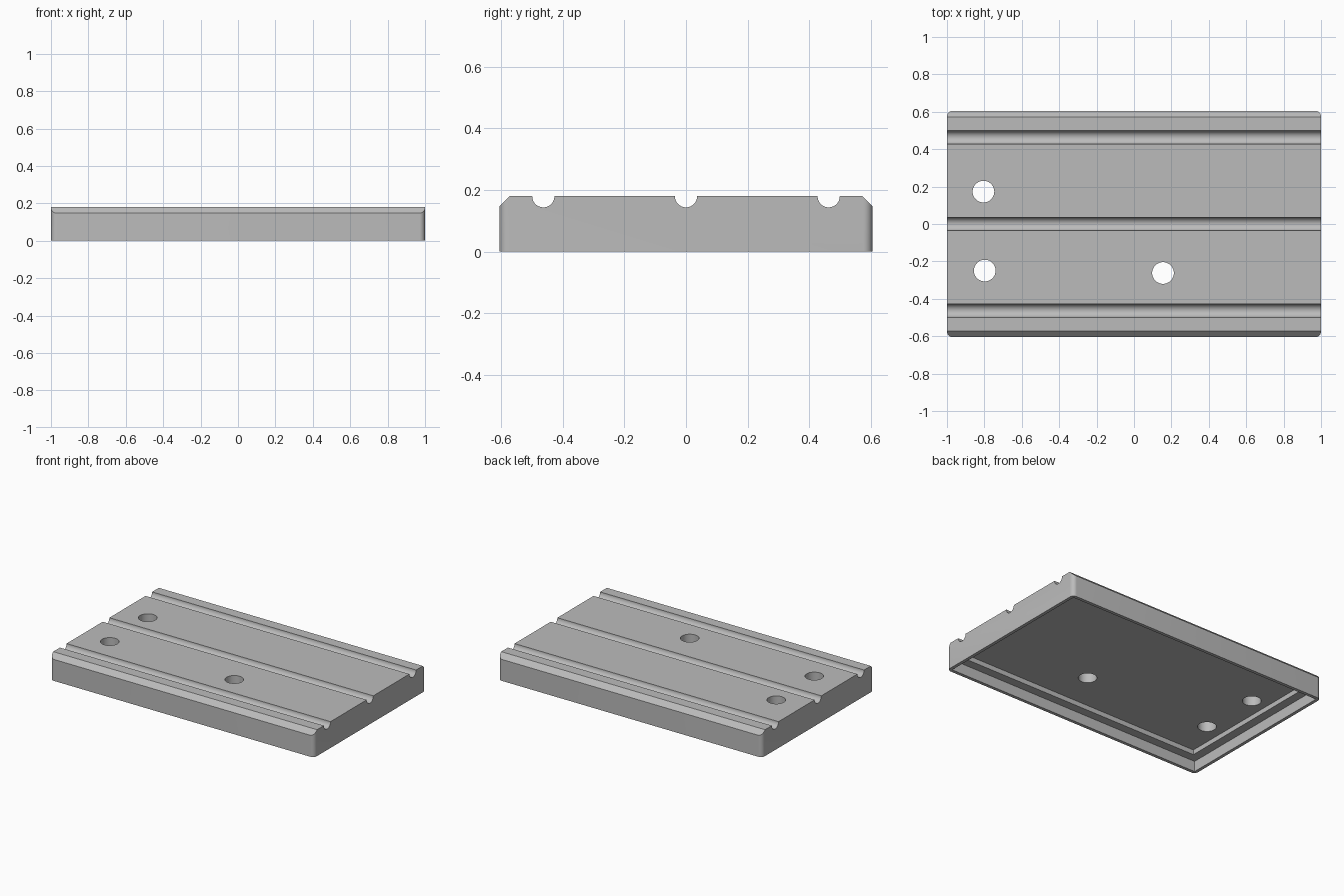
import bpy, bmesh, math
from mathutils import Vector

cube = bpy.data.objects.get("Cube")
if cube:
    bpy.data.objects.remove(cube, do_unlink=True)

HALF_X, HALF_Y, HEIGHT = 1.0, 0.605, 0.18
CORNER, CHAMFER = 0.03, 0.033
GROOVE_RADIUS, HOLE_RADIUS = 0.036, 0.058

grey = bpy.data.materials.new("light grey")
grey.use_nodes = True
grey.diffuse_color = (0.5, 0.5, 0.5, 1)
grey.node_tree.nodes["Principled BSDF"].inputs["Base Color"].default_value = grey.diffuse_color


def rounded_plan():
    """Corner points of the plate outline, counter-clockwise."""
    points = []
    for i, (sx, sy) in enumerate([(1, 1), (-1, 1), (-1, -1), (1, -1)]):
        for k in range(9):
            a = math.pi / 2 * (i + k / 8)
            points.append((sx * (HALF_X - CORNER) + CORNER * math.cos(a),
                           sy * (HALF_Y - CORNER) + CORNER * math.sin(a), 0))
    return points


def make_plate():
    bm = bmesh.new()
    base = bm.faces.new([bm.verts.new(p) for p in rounded_plan()])
    top = bmesh.ops.extrude_face_region(bm, geom=[base])["geom"]
    bmesh.ops.translate(bm, vec=(0, 0, HEIGHT),
                        verts=[v for v in top if isinstance(v, bmesh.types.BMVert)])
    # Slice off the two long top edges
    for side in (-1, 1):
        cut = bmesh.ops.bisect_plane(
            bm, geom=bm.verts[:] + bm.edges[:] + bm.faces[:], dist=1e-5,
            plane_co=(0, side * HALF_Y, HEIGHT - CHAMFER),
            plane_no=Vector((0, side, 1)).normalized(), clear_outer=True)
        rim = [e for e in cut["geom_cut"] if isinstance(e, bmesh.types.BMEdge)]
        bmesh.ops.holes_fill(bm, edges=rim, sides=0)
    bmesh.ops.recalc_face_normals(bm, faces=bm.faces[:])
    mesh = bpy.data.meshes.new("base_plate")
    bm.to_mesh(mesh)
    bm.free()
    obj = bpy.data.objects.new("base_plate", mesh)
    bpy.context.collection.objects.link(obj)
    mesh.materials.append(grey)
    return obj


def subtract(target, cutter):
    cutter.hide_render = True
    bpy.context.view_layer.objects.active = target
    mod = target.modifiers.new("cut", "BOOLEAN")
    mod.operation = "DIFFERENCE"
    mod.solver = "EXACT"
    mod.object = cutter
    bpy.ops.object.modifier_apply(modifier=mod.name)
    bpy.data.objects.remove(cutter, do_unlink=True)


def box_cutter(inset, depth):
    bpy.ops.mesh.primitive_cube_add(size=2)
    obj = bpy.context.object
    obj.scale = (HALF_X - inset, HALF_Y - inset, depth)
    bpy.context.view_layer.update()
    return obj


def rod_cutter(radius, length, location, rotation=(0, 0, 0)):
    bpy.ops.mesh.primitive_cylinder_add(vertices=48, radius=radius, depth=length,
                                        location=location, rotation=rotation)
    bpy.context.view_layer.update()
    return bpy.context.object


plate = make_plate()

# Stepped recess underneath
for inset, depth in [(0.022, 0.072), (0.082, 0.105)]:
    subtract(plate, box_cutter(inset, depth))

# Round grooves along the top
for y in (-0.463, 0, 0.463):
    subtract(plate, rod_cutter(GROOVE_RADIUS, 3, (0, y, HEIGHT - 0.0005), (0, math.pi / 2, 0)))

# Mounting holes
for x, y in [(-0.805, 0.173), (-0.798, -0.249), (0.155, -0.262)]:
    subtract(plate, rod_cutter(HOLE_RADIUS, 1, (x, y, 0)))

bpy.ops.object.select_all(action="DESELECT")
plate.select_set(True)
bpy.context.view_layer.objects.active = plate
bpy.ops.object.shade_smooth_by_angle(angle=math.radians(30))
